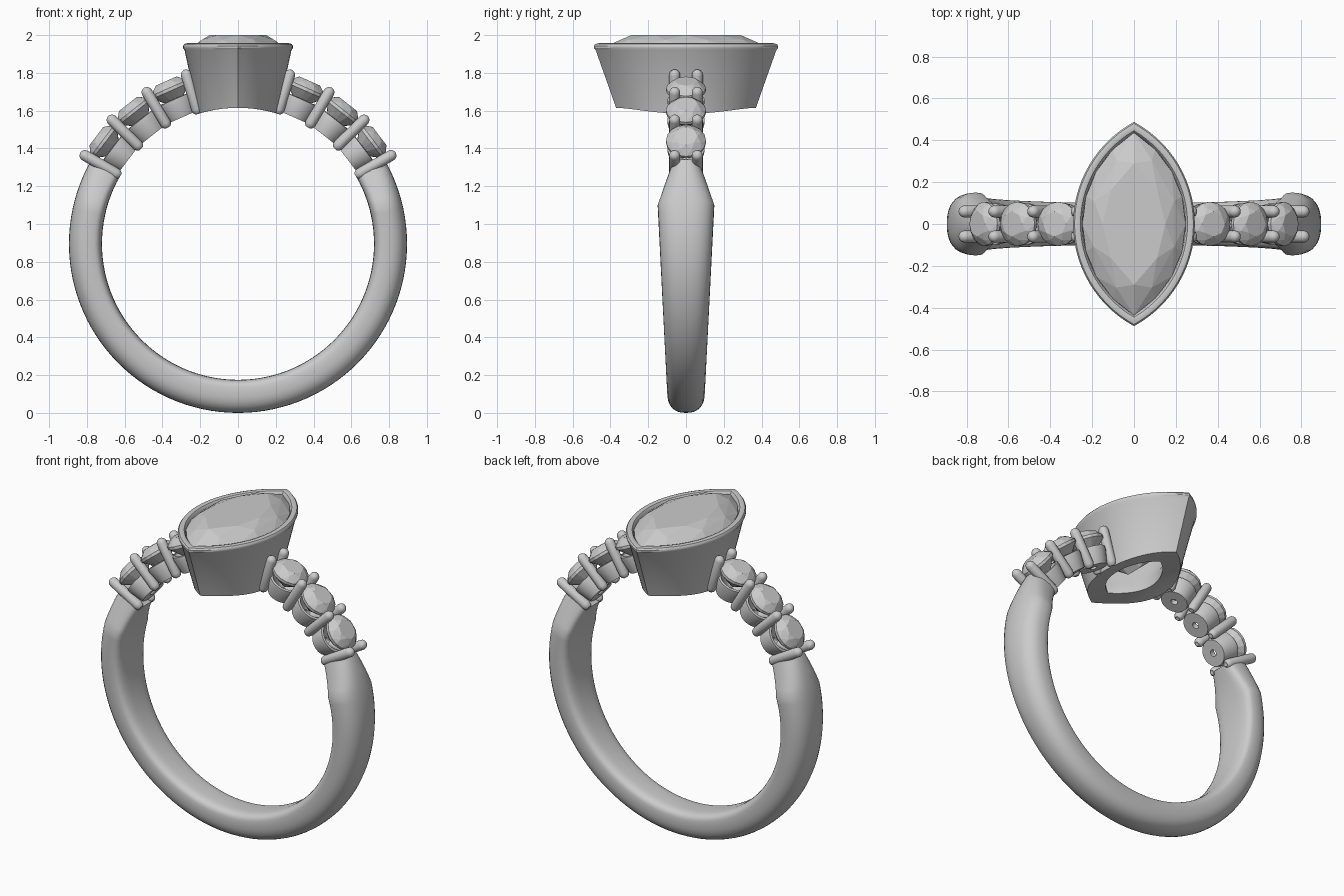
import bpy, bmesh, math
from mathutils import Matrix, Vector

if "Cube" in bpy.data.objects:
    bpy.data.objects.remove(bpy.data.objects["Cube"])

C = 0.895          # height of the ring centre
R_IN = 0.72        # finger hole radius
R_OUT = 0.895


def finish(name, bm, smooth=None):
    bmesh.ops.remove_doubles(bm, verts=bm.verts, dist=1e-5)
    bmesh.ops.recalc_face_normals(bm, faces=bm.faces)
    me = bpy.data.meshes.new(name)
    bm.to_mesh(me)
    bm.free()
    ob = bpy.data.objects.new(name, me)
    bpy.context.collection.objects.link(ob)
    if smooth:
        bpy.ops.object.select_all(action='DESELECT')
        ob.select_set(True)
        bpy.context.view_layer.objects.active = ob
        bpy.ops.object.shade_smooth_by_angle(angle=math.radians(smooth))
    return ob


def loft(name, loops, smooth, close=False, caps=False, mat=Matrix()):
    """Skin a list of closed point loops of equal length."""
    bm = bmesh.new()
    rows = [[bm.verts.new(mat @ Vector(p)) for p in lp] for lp in loops]
    pairs = list(zip(rows, rows[1:] + rows[:1])) if close else list(zip(rows, rows[1:]))
    n = len(rows[0])
    for a, b in pairs:
        for i in range(n):
            j = (i + 1) % n
            bm.faces.new((a[i], a[j], b[j], b[i]))
    if caps:
        bm.faces.new(rows[0])
        bm.faces.new(rows[-1])
    return finish(name, bm, smooth)


def circle(r, h, n, turn=0.0):
    return [(r * math.cos(2 * math.pi * (i + turn) / n),
             r * math.sin(2 * math.pi * (i + turn) / n), h) for i in range(n)]


def marquise(a, b, z, n, turn=0.0):
    """Pointed oval of half width a and half length b, n points per side."""
    rad = (a * a + b * b) / (2 * a)
    half = math.asin(b / rad)
    pts = []
    for s in (1, -1):
        for i in range(n):
            t = half * (2 * (i + turn) / n - 1)
            x, y = s * (rad * math.cos(t) - rad + a), s * rad * math.sin(t)
            h = C + math.sqrt(R_IN ** 2 - x * x) if z is None else z
            pts.append((x, y, h))
    return pts


def gem(name, pts, mat=Matrix()):
    """Faceted stone: the convex hull of its facet corners."""
    bm = bmesh.new()
    for p in pts:
        bm.verts.new(mat @ Vector(p))
    res = bmesh.ops.convex_hull(bm, input=bm.verts)
    loose = [v for v in bm.verts if not v.link_faces]
    bmesh.ops.delete(bm, geom=loose, context='VERTS')
    return finish(name, bm)


def radial(deg, y=0.0):
    """Frame whose local z points outward from the ring centre."""
    return (Matrix.Translation((0, y, C))
            @ Matrix.Rotation(math.pi / 2 - math.radians(deg), 4, 'Y'))


# band: widens upward to the shoulders, then pinches in to the first claws
def band_section(deg):
    t = math.radians(deg)
    d = deg if deg > -90 else -180 - deg
    if d <= 15:
        z = C + 0.8 * math.sin(t)
        hw = 0.095 + 0.055 * z / 1.1
    else:
        hw = 0.15 - 0.07 * (d - 15) / 15
    mid = R_IN + 0.065
    loop = []
    for i in range(32):
        a = 2 * math.pi * i / 32
        c, s = math.cos(a), math.sin(a)
        e = 2 / 2.4 if s > 0 else 2 / 3.5
        y = hw * math.copysign(abs(c) ** e, c)
        r = mid + (R_OUT - mid if s > 0 else mid - R_IN) * math.copysign(abs(s) ** e, s)
        loop.append((r * math.cos(t), y, C + r * math.sin(t)))
    return loop


loft("band", [band_section(d) for d in range(-210, 31, 3)], 30, caps=True)

# bezel cup: tapered wall, rounded rim, hollow inside, underside following the finger hole
cup = [(.21, .37, None), (.283, .478, 1.92), (.291, .488, 1.932), (.291, .488, 1.943),
       (.284, .48, 1.953), (.27, .463, 1.957), (.256, .446, 1.953), (.248, .437, 1.943),
       (.244, .432, 1.92), (.235, .42, 1.87), (.135, .25, 1.68), (.125, .23, None),
       (.168, .30, None)]
loft("bezel_cup", [marquise(a, b, z, 28) for a, b, z in cup], 35, close=True)

# pointed oval centre stone
gem("centre_stone",
    marquise(.15, .29, 2.0, 4) + marquise(.205, .375, 1.975, 4, .5)
    + marquise(.247, .437, 1.935, 8) + marquise(.247, .437, 1.915, 8)
    + marquise(.15, .27, 1.78, 4, .5) + [(0, .05, 1.655), (0, -.05, 1.655)])

# shoulder stones, their collars and the claw pairs, on both sides
collar = [(.02, .732), (.078, .732), (.08, .738), (.098, .815), (.098, .835),
          (.085, .838), (.03, .775), (.02, .765)]
CLAW = .029
claw = [(0.001, .722)]
claw += [(CLAW * math.cos(a), .745 + CLAW * math.sin(a)) for a in (-1.1, -.6, 0)]
claw += [(CLAW * math.cos(a), .935 + CLAW * math.sin(a)) for a in (0, .4, .8, 1.2)]
claw += [(0.001, .935 + CLAW)]

for side in ("right", "left"):
    ang = (lambda d: d) if side == "right" else (lambda d: 180 - d)
    for k, d in enumerate((37.3, 51.8, 66.2), 1):
        m = radial(ang(d))
        loft(f"{side}_collar_{k}", [circle(r, h, 32) for r, h in collar], 35, close=True, mat=m)
        gem(f"{side}_stone_{k}",
            circle(.06, .942, 8) + circle(.083, .927, 8, .5) + circle(.106, .902, 16)
            + circle(.106, .885, 16) + circle(.06, .84, 8, .5) + [(0, 0, .785)], m)
    for k, d in enumerate((30, 44.5, 59, 73), 1):
        for tag, y in (("front", -.06), ("back", .06)):
            loft(f"{side}_{tag}_claw_{k}", [circle(r, h, 16) for r, h in claw], 50,
                 caps=True, mat=radial(ang(d), y))
